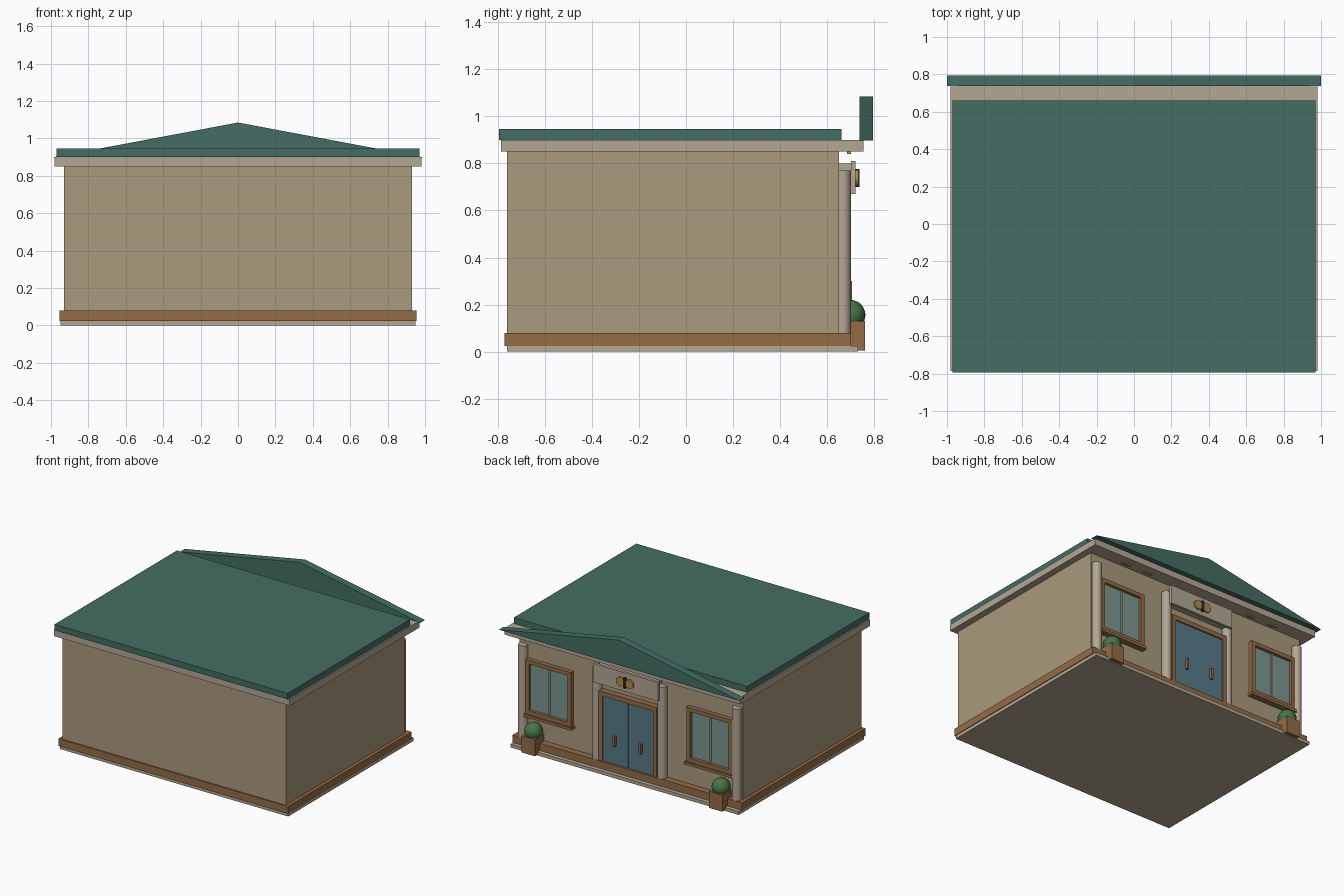
import bpy, math

if "Cube" in bpy.data.objects:
    bpy.data.objects.remove(bpy.data.objects["Cube"])


def mat(name, r, g, b):
    m = bpy.data.materials.new(name)
    m.diffuse_color = [(c / 255) ** 2.2 for c in (r, g, b)] + [1]
    m.use_nodes = True
    m.node_tree.nodes["Principled BSDF"].inputs["Base Color"].default_value = m.diffuse_color
    return m


WALL = mat("wall_tan", 168, 153, 124)
STONE = mat("stone", 178, 166, 146)
BROWN = mat("brown", 146, 108, 72)
GREEN = mat("roof_green", 70, 109, 99)
BLUE = mat("door_blue", 88, 122, 136)
GLASS = mat("glass", 122, 150, 142)
LEAF = mat("leaf", 72, 116, 72)
GOLD = mat("gold", 172, 140, 76)
DARK = mat("dark", 50, 50, 52)


def finish(name, m):
    ob = bpy.context.object
    ob.name = name
    ob.data.materials.append(m)
    return ob


def box(name, m, x0, x1, y0, y1, z0, z1):
    bpy.ops.mesh.primitive_cube_add(size=1, location=((x0 + x1) / 2, (y0 + y1) / 2, (z0 + z1) / 2))
    ob = finish(name, m)
    ob.scale = (abs(x1 - x0), y1 - y0, z1 - z0)
    bpy.ops.object.transform_apply(location=False, rotation=False)
    return ob


def cyl(name, m, r, h, loc, rot=(0, 0, 0)):
    bpy.ops.mesh.primitive_cylinder_add(vertices=32, radius=r, depth=h, location=loc, rotation=rot)
    ob = finish(name, m)
    bpy.ops.object.shade_smooth_by_angle()
    return ob


# Building shell
box("ground_slab", STONE, -.95, .95, -.76, .73, 0, .025)
box("plinth", BROWN, -.955, .955, -.77, .70, .025, .08)
box("walls", WALL, -.93, .93, -.76, .65, .025, .86)
box("cornice", STONE, -.98, .98, -.785, .755, .85, .90)
box("roof_slab", GREEN, -.97, .97, -.795, .66, .90, .945)

# Triangular pediment
prof = [(-1, .897), (1, .897), (0, 1.085)]
verts = [(x, y, z) for y in (.737, .795) for x, z in prof]
me = bpy.data.meshes.new("pediment")
me.from_pydata(verts, [], [(0, 1, 2), (5, 4, 3), (0, 3, 4, 1), (1, 4, 5, 2), (2, 5, 3, 0)])
me.materials.append(GREEN)
bpy.context.collection.objects.link(bpy.data.objects.new("pediment", me))

# Door surround and entrance panel
box("door_lintel", BROWN, -.24, .24, .64, .695, .57, .605)
box("entrance_panel", STONE, -.27, .27, .70, .72, .67, .81)
box("panel_backing", STONE, -.25, .25, .645, .70, .68, .80)
box("ornament_bar", DARK, -.01, .01, .72, .737, .70, .777)

for s, side in ((-1, "left"), (1, "right")):
    def sbox(name, m, a, b, *r):
        return box(f"{name}_{side}", m, *sorted((s * a, s * b)), *r)

    # Columns
    for i, x in enumerate((.27, .89)):
        cyl(f"column_{side}_{i}", STONE, .034, .70, (s * x, .666, .42))

    # Door leaf, jamb and handle
    sbox("door_jamb", BROWN, .21, .24, .64, .695, .08, .57)
    sbox("door_leaf", BLUE, .002, .21, .64, .685, .08, .57)
    sbox("door_handle", BROWN, .10, .117, .68, .705, .22, .30)

    # Window: glass, four frame bars, mullion and sill
    sbox("window_glass", GLASS, .50, .84, .64, .66, .28, .65)
    sbox("window_inner_jamb", BROWN, .48, .51, .64, .682, .26, .67)
    sbox("window_outer_jamb", BROWN, .83, .86, .64, .682, .26, .67)
    sbox("window_head", BROWN, .51, .83, .64, .682, .64, .67)
    sbox("window_foot", BROWN, .51, .83, .64, .682, .26, .29)
    sbox("window_mullion", STONE, .664, .676, .64, .67, .29, .64)
    sbox("window_sill", BROWN, .47, .87, .64, .695, .24, .26)

    # Planter with clipped shrub
    sbox("planter", BROWN, .725, .835, .65, .76, .005, .13)
    bpy.ops.mesh.primitive_uv_sphere_add(segments=32, ring_count=16, radius=.064,
                                         location=(s * .78, .698, .156))
    finish(f"shrub_{side}", LEAF)
    bpy.ops.object.shade_smooth()

    # Soffit lamps and round ornament
    for i, x in enumerate((.46, .65)):
        sbox(f"soffit_lamp_{i}", GOLD, x - .035, x + .035, .683, .70, .84, .855)
    cyl(f"ornament_disc_{side}", GOLD, .034, .014, (s * .038, .725, .738), (math.pi / 2, 0, 0))
